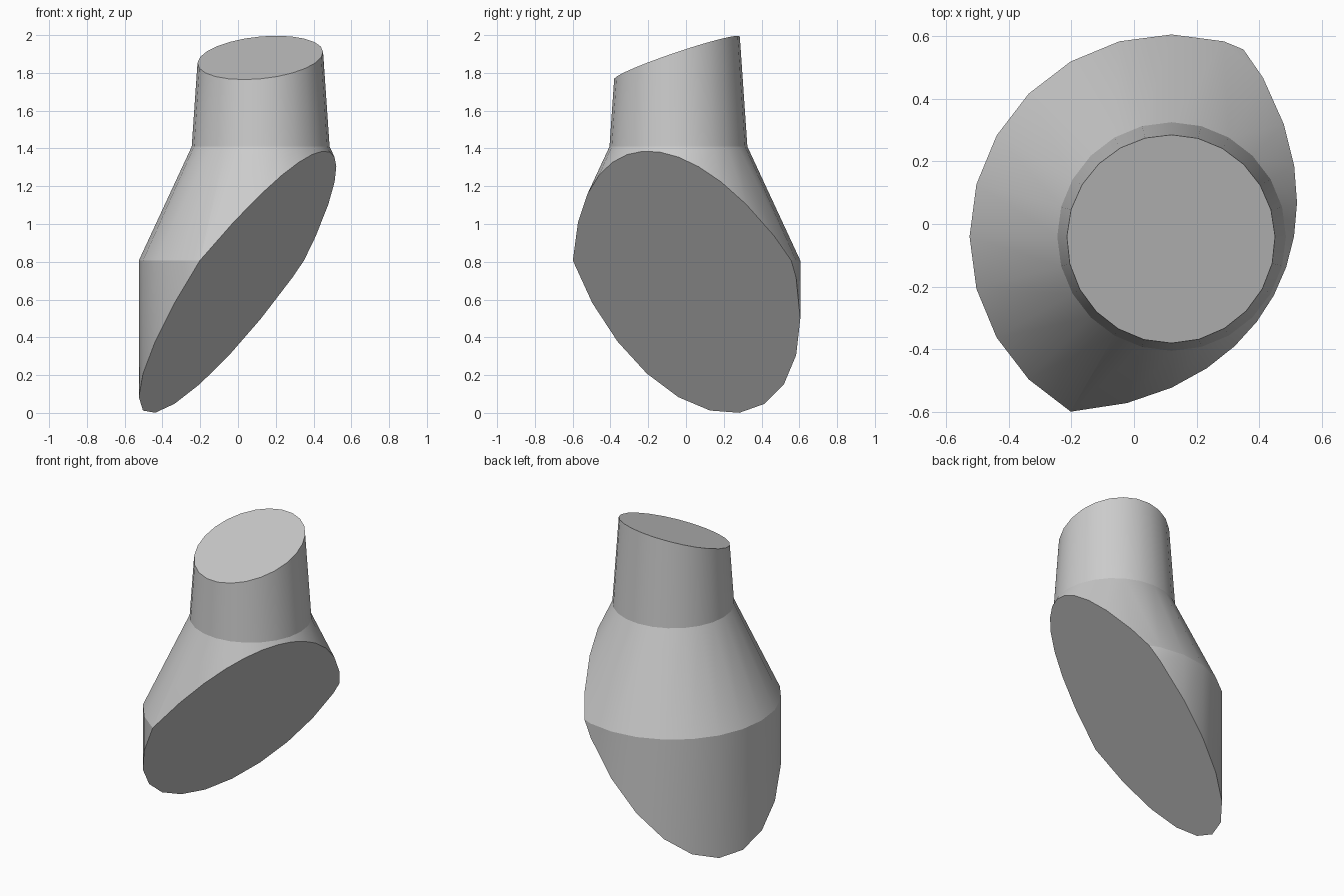
import bpy, bmesh, math
from mathutils import Vector

if "Cube" in bpy.data.objects:
    bpy.data.objects.remove(bpy.data.objects["Cube"])

SIDES = 24
AXIS = (0.12, -0.04)
PROFILE = [(0.645, -0.6), (0.645, 0.807), (0.365, 1.41), (0.314, 2.15)]  # radius, height


def slice_and_cap(bm, a, b, c, keep_above):
    """Cut with the plane z = a + b*x + c*y and close the opening."""
    normal = Vector((-b, -c, 1)).normalized()
    result = bmesh.ops.bisect_plane(
        bm, geom=bm.verts[:] + bm.edges[:] + bm.faces[:], dist=1e-5,
        plane_co=(0, 0, a), plane_no=normal,
        clear_inner=keep_above, clear_outer=not keep_above)
    rim = [e for e in result["geom_cut"] if isinstance(e, bmesh.types.BMEdge)]
    bmesh.ops.contextual_create(bm, geom=rim)


# Lathed bottle body: straight base, sloping shoulder, tapered neck
bm = bmesh.new()
rings = []
for r, z in PROFILE:
    rings.append([bm.verts.new((AXIS[0] + r * math.cos(2 * math.pi * i / SIDES),
                                AXIS[1] + r * math.sin(2 * math.pi * i / SIDES), z))
                  for i in range(SIDES)])
for low, high in zip(rings, rings[1:]):
    for i in range(SIDES):
        j = (i + 1) % SIDES
        bm.faces.new((low[i], low[j], high[j], high[i]))
bm.faces.new(rings[0][::-1])
bm.faces.new(rings[-1])

# Slanted cut through the base, then the tilted mouth
slice_and_cap(bm, 0.704, 1.227, -0.585, True)
slice_and_cap(bm, 1.886, 0.09, 0.337, False)
# shift the mouth plane back to the axis is unnecessary: offsets nearly cancel
bmesh.ops.recalc_face_normals(bm, faces=bm.faces[:])

mesh = bpy.data.meshes.new("cut_bottle")
bm.to_mesh(mesh)
bm.free()
bottle = bpy.data.objects.new("cut_bottle", mesh)
bpy.context.collection.objects.link(bottle)

# Smooth round walls, crisp shoulder and cut edges
bpy.context.view_layer.objects.active = bottle
bottle.select_set(True)
bpy.ops.object.shade_smooth_by_angle(angle=math.radians(18))
